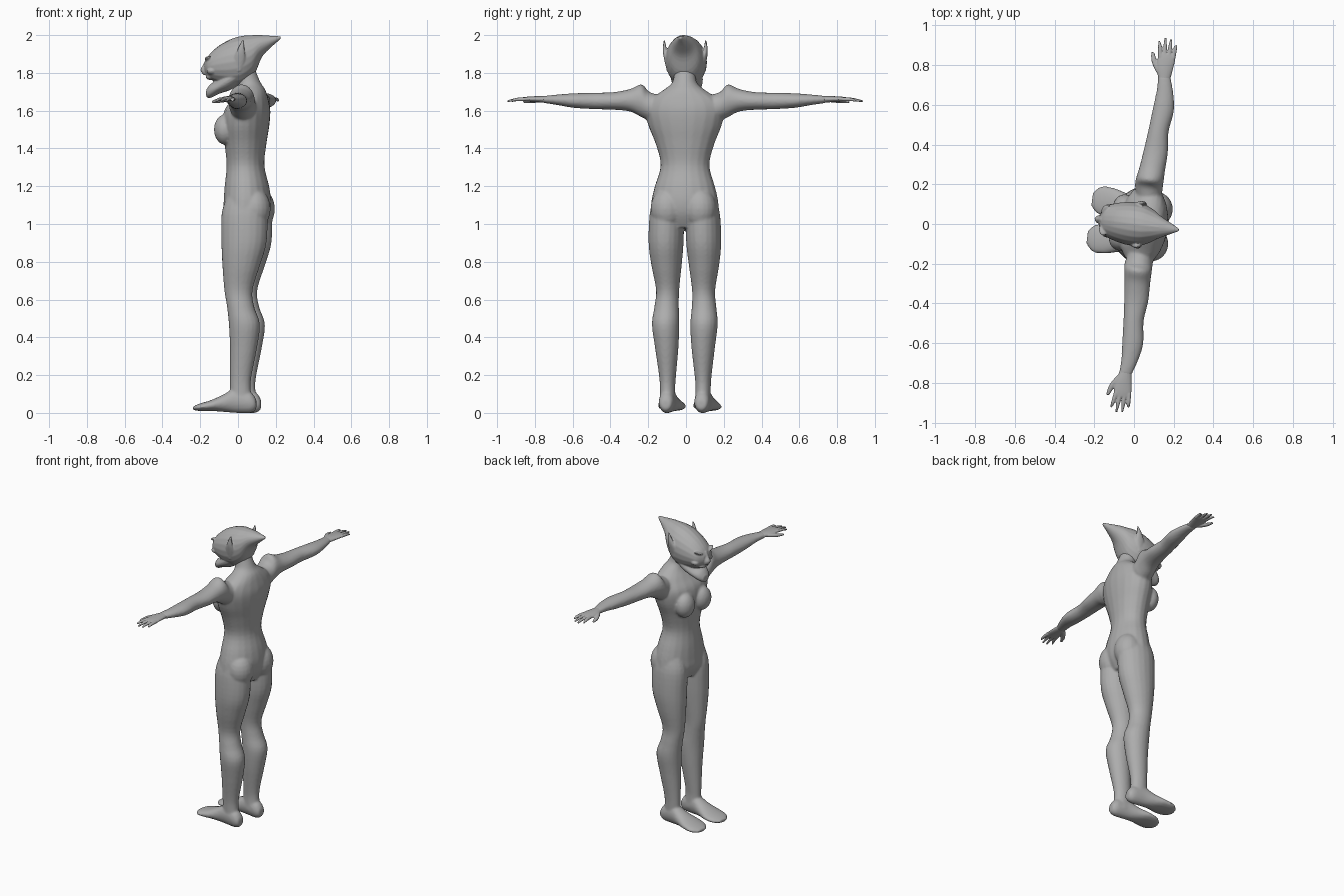
import bpy
import bmesh
import math
from mathutils import Matrix, Vector

cube = bpy.data.objects.get("Cube")
if cube:
    bpy.data.objects.remove(cube, do_unlink=True)

grey = bpy.data.materials.new("plain_grey")
grey.use_nodes = True
tone = (0.42, 0.42, 0.42, 1)
grey.diffuse_color = tone
grey.node_tree.nodes["Principled BSDF"].inputs["Base Color"].default_value = tone

# the figure is turned slightly about the vertical
TURN = math.radians(-7.5)
SIDES = 20


def spline(rings, steps=4):
    """Smoothly interpolate between the key rings."""
    keys = [Vector(r) for r in rings]
    keys = [keys[0]] + keys + [keys[-1]]
    result = []
    for a, b, c, d in zip(keys, keys[1:], keys[2:], keys[3:]):
        for i in range(steps):
            t = i / steps
            result.append(b + (c - a) * (t / 2)
                          + (a * 2 - b * 5 + c * 4 - d) * (t * t / 2)
                          + (b * 3 - a - c * 3 + d) * (t ** 3 / 2))
    return result + [keys[-1]]


def loft(bm, axes, rings, side=1):
    """Closed tube; each ring holds position, then low and high on two axes."""
    order = ["xyz".index(letter) for letter in axes]
    loops = []
    for pos, a0, a1, b0, b1 in spline(rings):
        loop = []
        for i in range(SIDES):
            angle = math.tau * i / SIDES
            co = Vector()
            co[order[0]] = pos
            co[order[1]] = (a0 + a1) / 2 + (a1 - a0) / 2 * math.cos(angle)
            co[order[2]] = (b0 + b1) / 2 + (b1 - b0) / 2 * math.sin(angle)
            co.y *= side
            loop.append(bm.verts.new(co))
        loops.append(loop)
    faces = [bm.faces.new(loops[0]), bm.faces.new(loops[-1])]
    for low, high in zip(loops, loops[1:]):
        for i in range(SIDES):
            j = (i + 1) % SIDES
            faces.append(bm.faces.new((low[i], low[j], high[j], high[i])))
    bmesh.ops.recalc_face_normals(bm, faces=faces)


def centred(rings):
    """Rings symmetric about the middle, given by half width."""
    return [(p, a, b, -w, w) for p, a, b, w in rings]


def ball(bm, centre, radii, side=1, tilt=0):
    x, y, z = centre
    place = (Matrix.Translation((x, y * side, z))
             @ Matrix.Rotation(tilt * side, 4, "X")
             @ Matrix.Diagonal((*radii, 1)))
    bmesh.ops.create_uvsphere(bm, u_segments=20, v_segments=12, radius=1, matrix=place)


def skin(name, bm, voxel, smoothing):
    """Fuse the overlapping volumes into one smooth surface."""
    mesh = bpy.data.meshes.new(name)
    bm.to_mesh(mesh)
    bm.free()
    mesh.materials.append(grey)
    for face in mesh.polygons:
        face.use_smooth = True
    obj = bpy.data.objects.new(name, mesh)
    bpy.context.collection.objects.link(obj)
    obj.rotation_euler.z = TURN
    fuse = obj.modifiers.new("fuse", "REMESH")
    fuse.mode = "VOXEL"
    fuse.voxel_size = voxel
    fuse.use_smooth_shade = True
    soften = obj.modifiers.new("soften", "SMOOTH")
    soften.factor = 0.5
    soften.iterations = smoothing
    return obj


# torso and neck
body = bmesh.new()
loft(body, "zxy", centred([
    (.98, -.04, .13, .1), (1.05, -.075, .165, .175), (1.12, -.075, .175, .178),
    (1.2, -.07, .165, .16), (1.31, -.06, .14, .13), (1.42, -.07, .15, .155),
    (1.52, -.08, .165, .195), (1.6, -.07, .17, .21), (1.66, -.03, .16, .18),
    (1.71, 0, .145, .11), (1.75, 0, .12, .065), (1.82, -.02, .09, .055)]))

for side in (1, -1):
    # chest and seat
    ball(body, (-.06, .075, 1.5), (.058, .068, .08), side)
    ball(body, (.1, .088, 1.08), (.085, .088, .11), side)

    # legs
    loft(body, "zxy", [
        (1.14, -.05, .16, .02, .165), (1.05, -.075, .17, .006, .187),
        (.9, -.075, .165, .008, .193), (.78, -.07, .13, .02, .18),
        (.65, -.06, .09, .035, .157), (.56, -.045, .1, .035, .165),
        (.47, -.035, .13, .03, .175), (.35, -.03, .115, .035, .16),
        (.2, -.03, .085, .05, .14), (.13, -.03, .08, .055, .135),
        (.05, -.03, .09, .05, .135)], side)

    # feet
    loft(body, "xzy", [
        (.11, .02, .07, .07, .12), (.08, 0, .11, .055, .135),
        (0, 0, .13, .05, .14), (-.06, .005, .1, .04, .15),
        (-.13, .01, .068, .02, .168), (-.19, .01, .05, .028, .165),
        (-.225, .015, .035, .06, .13)], side)

    # arms with raised shoulder caps
    loft(body, "yxz", [
        (.12, 0, .12, 1.55, 1.68), (.19, -.02, .12, 1.55, 1.7),
        (.23, -.02, .12, 1.565, 1.74), (.29, -.01, .12, 1.595, 1.715),
        (.38, 0, .122, 1.605, 1.698), (.48, .01, .112, 1.608, 1.695),
        (.59, .018, .125, 1.615, 1.692), (.68, .025, .11, 1.63, 1.685),
        (.76, .022, .085, 1.642, 1.677)], side)
skin("body", body, .008, 3)

# hands with four fingers and a thumb
hands = bmesh.new()
for side in (1, -1):
    loft(hands, "yxz", [
        (.74, .026, .085, 1.643, 1.677), (.79, .012, .092, 1.645, 1.677),
        (.84, .008, .098, 1.648, 1.674), (.87, .012, .095, 1.65, 1.67)], side)
    for finger, reach in enumerate((.93, .95, .947, .92)):
        root = .021 + finger * .022
        tip = .006 + finger * .029
        loft(hands, "yxz", [
            (.85, root - .011, root + .011, 1.65, 1.671),
            (.9, (root + tip) / 2 - .01, (root + tip) / 2 + .01, 1.65, 1.667),
            (reach, tip - .005, tip + .005, 1.645, 1.655)], side)
    loft(hands, "yxz", [
        (.77, .012, .05, 1.645, 1.67), (.82, -.018, .014, 1.64, 1.663),
        (.87, -.028, -.012, 1.64, 1.652)], side)
skin("hands", hands, .004, 2)

# head swept back to a point
head = bmesh.new()
loft(head, "xzy", centred([
    (-.175, 1.8, 1.86, .03), (-.15, 1.768, 1.9, .07), (-.1, 1.745, 1.945, .093),
    (-.03, 1.73, 1.982, .108), (.03, 1.74, 1.997, .107), (.085, 1.79, 2, .086),
    (.125, 1.88, 2, .06), (.17, 1.93, 1.997, .036), (.228, 1.98, 1.994, .007)]))

# open jaw with a jutting chin
loft(head, "xzy", centred([
    (-.168, 1.67, 1.712, .025), (-.145, 1.668, 1.742, .05),
    (-.1, 1.69, 1.765, .07), (-.04, 1.71, 1.82, .085), (.02, 1.75, 1.85, .08)]))

# nose and upper lip
loft(head, "zxy", centred([
    (1.79, -.185, -.15, .02), (1.815, -.2, -.15, .021),
    (1.845, -.185, -.15, .013), (1.875, -.172, -.14, .012)]))
ball(head, (-.145, 0, 1.778), (.026, .045, .016))

for side in (1, -1):
    # slanted brows and cheekbones
    ball(head, (-.148, .045, 1.872), (.024, .036, .01), side, .4)
    ball(head, (-.13, .06, 1.808), (.03, .026, .018), side, .3)
    # pointed ears
    loft(head, "zxy", [
        (1.81, 0, .03, .085, .1), (1.87, -.01, .05, .09, .113),
        (1.92, .01, .05, .098, .12), (1.975, .036, .046, .108, .114)], side)
skin("head", head, .005, 2)
